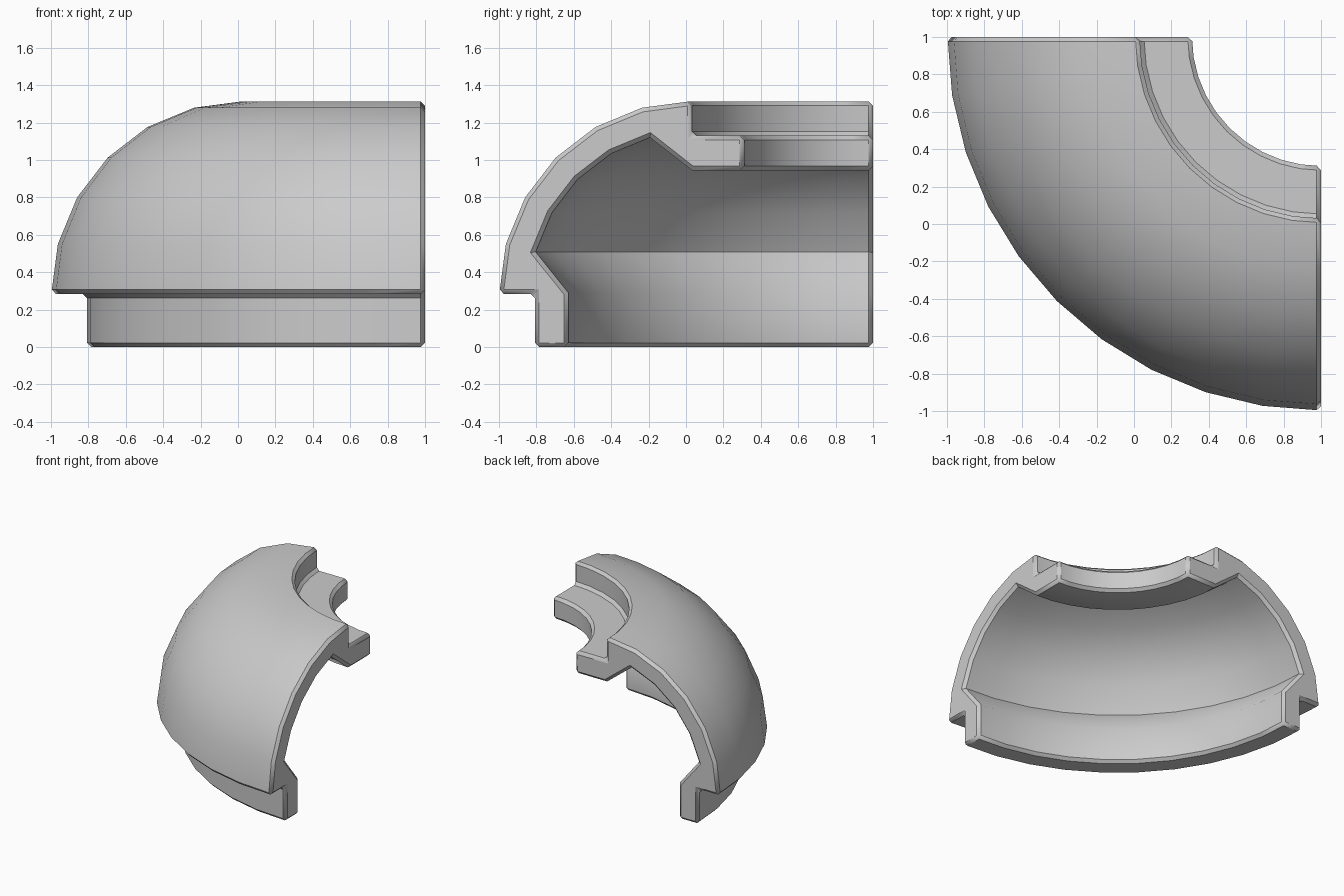
import bpy, bmesh
from math import sin, cos, radians, pi

if "Cube" in bpy.data.objects:
    bpy.data.objects.remove(bpy.data.objects["Cube"])

SEGMENTS = 10            # steps around the quarter turn
CY, CZ = 0.03, 0.285     # centre of the curved section


def arc(radius, degrees):
    return [(CY - radius * cos(radians(a)), CZ + radius * sin(radians(a))) for a in degrees]


# cross-section in the y-z plane
profile = [(-0.63, 0), (-0.81, 0), (-0.81, CZ)]          # lower skirt
profile += arc(1.03, range(0, 91, 15))                   # outer dome
profile += [(CY, 1.13), (0.31, 1.13), (0.31, 0.945), (CY, 0.945)]  # stepped top ledge
profile += arc(0.865, range(75, 14, -15))                # inner dome
profile += [(-0.63, 0.29)]

# sweep the section a quarter turn around the vertical line through (1, 1)
bm = bmesh.new()
rings = []
for i in range(SEGMENTS + 1):
    a = pi + i * pi / 2 / SEGMENTS
    rings.append([bm.verts.new((1 + (1 - y) * cos(a), 1 + (1 - y) * sin(a), z))
                  for y, z in profile])
n = len(profile)
for r, s in zip(rings, rings[1:]):
    for j in range(n):
        k = (j + 1) % n
        bm.faces.new((r[j], r[k], s[k], s[j]))
bm.faces.new(rings[0])
bm.faces.new(rings[-1])
bmesh.ops.recalc_face_normals(bm, faces=bm.faces)
mesh = bpy.data.meshes.new("dome_corner")
bm.to_mesh(mesh)
bm.free()
dome = bpy.data.objects.new("dome_corner", mesh)
bpy.context.collection.objects.link(dome)

# chamfer the square edges only
bevel = dome.modifiers.new("chamfer", 'BEVEL')
bevel.width = 0.023
bevel.segments = 1
bevel.limit_method = 'ANGLE'
bevel.angle_limit = radians(70)
bevel.use_clamp_overlap = False

bpy.context.view_layer.objects.active = dome
dome.select_set(True)
bpy.ops.object.modifier_apply(modifier="chamfer")
bpy.ops.object.shade_smooth_by_angle(angle=radians(40))
